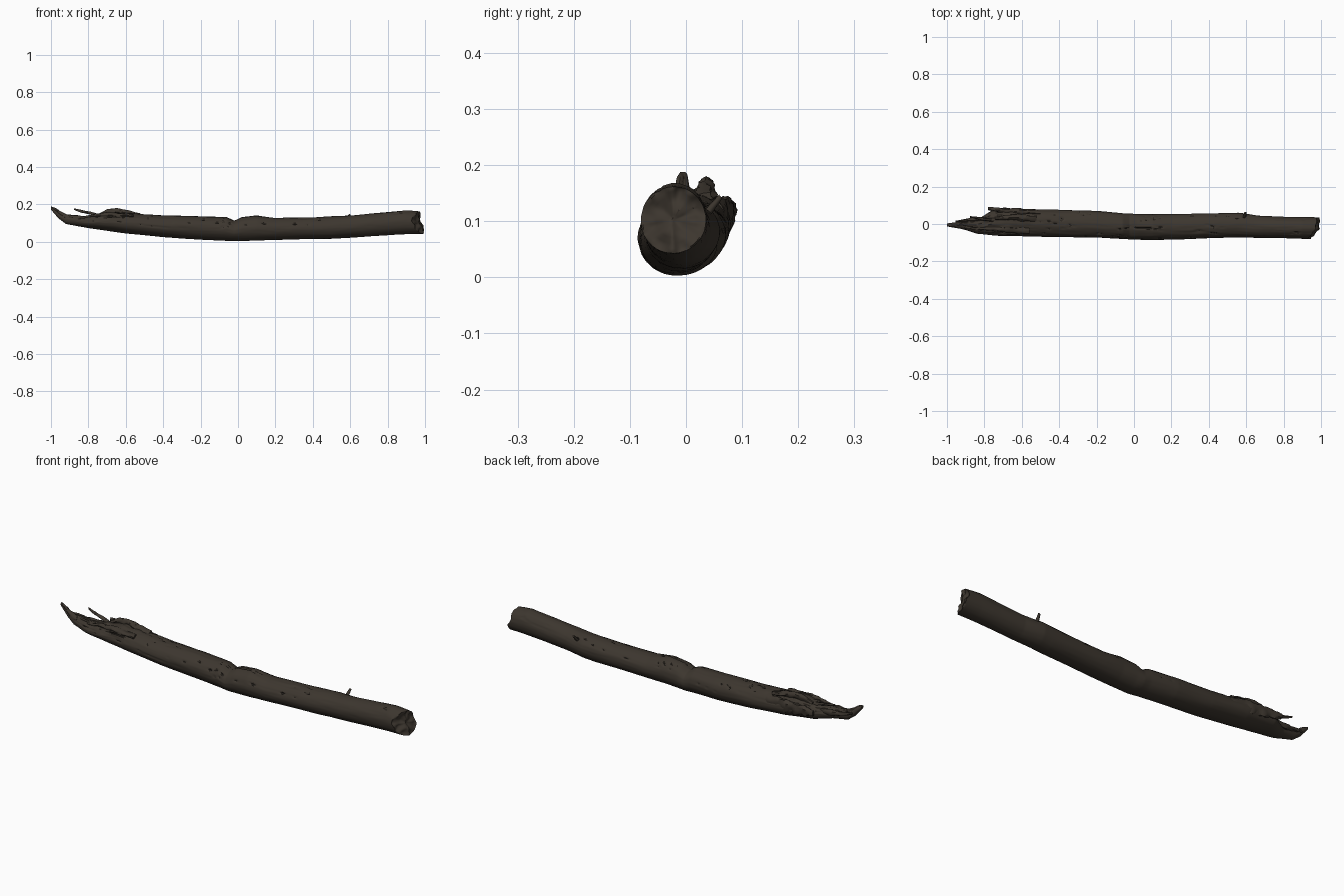
import bpy, bmesh, math
from mathutils import Vector, noise

if "Cube" in bpy.data.objects:
    bpy.data.objects.remove(bpy.data.objects["Cube"])

def material(name, rgb):
    m = bpy.data.materials.new(name)
    m.diffuse_color = (*rgb, 1)
    m.use_nodes = True
    m.node_tree.nodes["Principled BSDF"].inputs["Base Color"].default_value = m.diffuse_color
    return m

BARK = material("dark brown wood", (0.046, 0.037, 0.028))
CRACK = material("blackened crack", (0.022, 0.018, 0.014))

def lerp_table(table, x):
    """Piecewise linear lookup in a list of (x, value) pairs."""
    if x <= table[0][0]:
        return table[0][1]
    for (x0, v0), (x1, v1) in zip(table, table[1:]):
        if x <= x1:
            return v0 + (v1 - v0) * (x - x0) / (x1 - x0)
    return table[-1][1]

def clamp(v):
    return max(0.0, min(1.0, v))

def loft(name, rings, dark=None):
    """Skin closed rings of points, cap both ends, shade smooth."""
    bm = bmesh.new()
    vs = [[bm.verts.new(p) for p in r] for r in rings]
    n = len(rings[0])
    for i in range(len(vs) - 1):
        for j in range(n):
            k = (j + 1) % n
            f = bm.faces.new((vs[i][j], vs[i][k], vs[i + 1][k], vs[i + 1][j]))
            if dark and dark(i, j):
                f.material_index = 1
    bm.faces.new(vs[0])
    bm.faces.new(vs[-1])
    bmesh.ops.recalc_face_normals(bm, faces=bm.faces[:])
    me = bpy.data.meshes.new(name)
    bm.to_mesh(me)
    bm.free()
    me.materials.append(BARK)
    me.materials.append(CRACK)
    ob = bpy.data.objects.new(name, me)
    bpy.context.collection.objects.link(ob)
    bpy.ops.object.select_all(action='DESELECT')
    ob.select_set(True)
    bpy.context.view_layer.objects.active = ob
    bpy.ops.object.shade_smooth_by_angle(angle=math.radians(50))
    return ob

# Outline of the log along its length
TOP = [(-1, .188), (-.97, .172), (-.94, .148), (-.88, .142), (-.82, .136), (-.74, .146), (-.66, .158),
       (-.55, .150), (-.4, .141), (-.2, .136), (-.06, .131), (-.02, .112), (.02, .132), (.1, .141),
       (.2, .127), (.4, .131), (.6, .141), (.8, .158), (.9, .168), (.95, .164), (1, .158)]
BOTTOM = [(-1, .172), (-.96, .125), (-.92, .095), (-.8, .073), (-.6, .045), (-.4, .025), (-.2, .011),
          (0, .003), (.2, .010), (.5, .016), (.7, .029), (.9, .040), (1, .044)]
FRONT = [(-1, -.013), (-.95, -.020), (-.9, -.032), (-.84, -.052), (-.7, -.064), (-.4, -.070), (-.2, -.072),
         (0, -.083), (.1, -.086), (.3, -.080), (.55, -.071), (.75, -.075), (1, -.081)]
BACK = [(-1, .003), (-.92, .014), (-.84, .025), (-.8, .045), (-.76, .072), (-.6, .080), (-.4, .076),
        (-.2, .070), (-.05, .056), (.1, .051), (.3, .055), (.56, .060), (.66, .044), (.8, .039), (1, .035)]

def crack_amount(x, a):
    """Long wavering fissures, strongest on the upper side."""
    up = clamp(math.sin(a) * 1.2 + .35)
    v = noise.noise(Vector((x * 2.6, math.cos(a) * 3.2, math.sin(a) * 3.2 + 7)))
    gate = clamp(noise.noise(Vector((x * 4, a * 2, 31))) * 3 + .6 - .8 * clamp(x * 2))
    return up * gate * clamp(1 - abs(v) / .045)

def end_x(y, z):
    """Slanted broken face at the right end."""
    rough = .008 * noise.noise(Vector((4, y * 45, z * 45)))
    return .992 - .05 * clamp((-.025 - y) / .055) - .018 * clamp((z - .085) / .025) + rough

N, M = 300, 72
rings = []
for i in range(N + 1):
    x = -1 + 1.97 * i / N
    top, bot = lerp_table(TOP, x), lerp_table(BOTTOM, x)
    fr, bk = lerp_table(FRONT, x), lerp_table(BACK, x)
    cy, cz, ry, rz = (fr + bk) / 2, (top + bot) / 2, (bk - fr) / 2, (top - bot) / 2
    torn = clamp((-.5 - x) / .25)
    size = min(1, rz / .03)
    ring = []
    for j in range(M):
        a = 2 * math.pi * j / M
        c, s = math.cos(a), math.sin(a)
        # broad lumps, fine grain along the length, fissures and torn upper end
        d = .030 * noise.noise(Vector((x * 4, c * 1.1, s * 1.1)))
        d += .022 * noise.noise(Vector((x * 9, c * 6, s * 6))) * (.4 + .6 * clamp(s + .5))
        d -= .13 * crack_amount(x, a)
        d += torn * clamp(s + .2) * .20 * noise.noise(Vector((x * 22, c * 5, s * 5)))
        k = 1 + d * size
        p = Vector((x, cy + ry * k * c, cz + rz * k * s))
        w = clamp((x - .85) / .12)
        p.x += w * w * (end_x(p.y, p.z) - .97)
        ring.append(p)
    rings.append(ring)

# Broken right face: shrinking, slightly hollow rings
rim = rings[-1]
mid = sum(rim, Vector()) / M
for t in (.95, .85, .7, .52, .34, .16, .05):
    ring = []
    for p in rim:
        q = mid.lerp(p, t)
        q.x = end_x(q.y, q.z) - .010 * (1 - t) + .010 * noise.noise(q * 40)
        ring.append(q)
    rings.append(ring)

def log_dark(i, j):
    return i < N and crack_amount(-1 + 1.97 * i / N, 2 * math.pi * j / M) > .55

loft("log", rings, log_dark)

def splinter(name, path, seed):
    """Ragged tapered shard along (x, y, z, half width y, half height z) points."""
    rings = []
    steps = 8
    for a, b in zip(path, path[1:]):
        for i in range(steps):
            t = i / steps
            x, y, z, w, h = (u + (v - u) * t for u, v in zip(a, b))
            ring = []
            for j in range(12):
                g = 2 * math.pi * j / 12
                k = 1 + .55 * noise.noise(Vector((x * 30 + seed, math.cos(g) * 1.5, math.sin(g) * 1.5)))
                ring.append((x, y + w * k * math.cos(g), z + h * k * math.sin(g)))
            rings.append(ring)
    loft(name, rings)

# Torn shards at the left end
splinter("back_shard", [(-.50, .055, .105, .015, .028), (-.62, .066, .112, .018, .030),
                        (-.72, .074, .118, .014, .024), (-.79, .083, .122, .007, .012)], 1)
splinter("top_ridge", [(-.52, .030, .140, .020, .010), (-.60, .034, .155, .018, .014),
                       (-.65, .036, .164, .012, .016), (-.70, .034, .160, .012, .012),
                       (-.75, .030, .140, .008, .008)], 5)
splinter("front_ridge", [(-.56, -.035, .138, .018, .010), (-.68, -.030, .144, .016, .012),
                         (-.76, -.026, .142, .010, .008), (-.84, -.024, .128, .004, .004)], 9)
splinter("loose_splinter", [(-.74, .020, .140, .010, .010), (-.81, .026, .157, .007, .007),
                            (-.85, .034, .166, .005, .006), (-.88, .040, .175, .003, .004)], 13)
splinter("lower_splinter", [(-.76, .030, .115, .014, .018), (-.85, .026, .122, .010, .014),
                            (-.92, .018, .132, .006, .009), (-.96, .012, .142, .003, .004)], 17)
splinter("tip_splinter", [(-.90, -.014, .125, .014, .014), (-.95, -.012, .152, .010, .012),
                          (-.98, -.010, .174, .006, .008), (-1.0, -.008, .186, .003, .003)], 21)

# Broken twig stub on the back
stub = []
for t in (0, .3, .6, .85, 1):
    r = .010 - .004 * t
    stub.append([(.59 + r * math.cos(g) + .006 * t, .036 + .026 * t + .5 * r * math.sin(g),
                  .112 + .032 * t + .6 * r * math.sin(g) * -1)
                 for g in (2 * math.pi * j / 10 for j in range(10))])
loft("twig_stub", stub)
